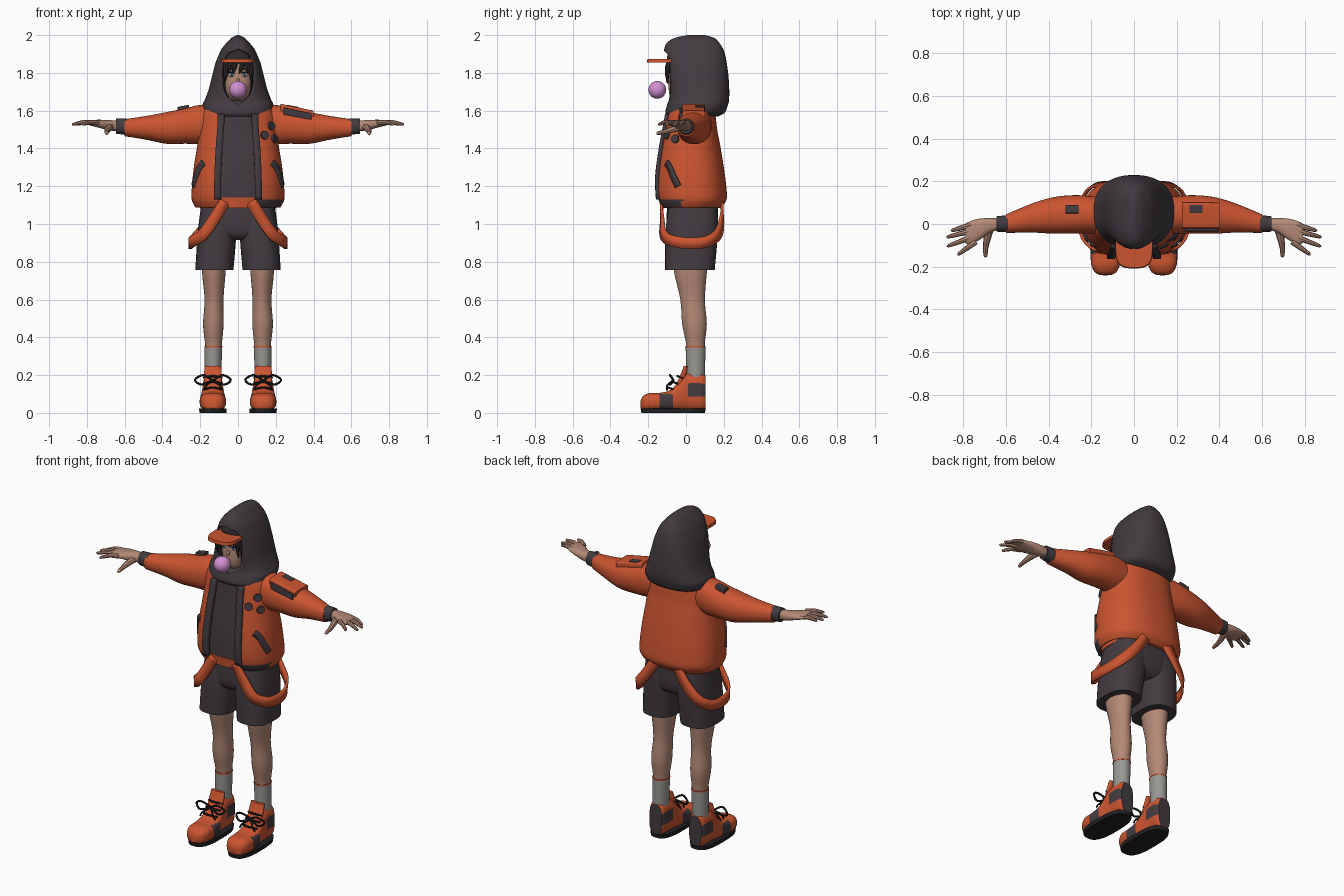
import bpy, bmesh, math
from mathutils import Vector, Matrix

cube = bpy.data.objects.get("Cube")
if cube:
    bpy.data.objects.remove(cube, do_unlink=True)


def material(name, *rgb):
    m = bpy.data.materials.new(name)
    m.use_nodes = True
    m.diffuse_color = (*rgb, 1)
    m.node_tree.nodes["Principled BSDF"].inputs["Base Color"].default_value = (*rgb, 1)
    return m


orange = material("orange_cloth", .6, .09, .03)
charcoal = material("charcoal_cloth", .055, .044, .052)
skin = material("skin", .45, .25, .18)
grey = material("sock_grey", .32, .31, .29)
pink = material("bubble_pink", .65, .28, .65)
black = material("black_rubber", .015, .014, .016)
hair_dark = material("dark_hair", .028, .022, .024)
white = material("eye_white", .6, .6, .6)
blue = material("iris_blue", .08, .2, .26)


def dense(rows, k=4):
    """Smooth interpolation through rows of numbers."""
    out = []
    for i in range(len(rows) - 1):
        near = (rows[max(i - 1, 0)], rows[i], rows[i + 1], rows[min(i + 2, len(rows) - 1)])
        for j in range(k):
            t = j / k
            out.append([b + t / 2 * (c - a + t * (2*a - 5*b + 4*c - d + t * (3*b - a - 3*c + d)))
                        for a, b, c, d in zip(*near)])
    return out + [list(rows[-1])]


def sym(z, rx, y0, y1, *gap):
    """Loft row that is symmetric about x = 0."""
    return (z, -rx, rx, y0, y1, *gap)


def finish(name, mesh, mats, thick=0, offset=-1, mirror=False):
    ob = bpy.data.objects.new(name, mesh)
    bpy.context.collection.objects.link(ob)
    for m in mats:
        mesh.materials.append(m)
    bpy.ops.object.select_all(action='DESELECT')
    ob.select_set(True)
    bpy.context.view_layer.objects.active = ob
    bpy.ops.object.shade_smooth_by_angle(angle=math.radians(42))
    if thick:
        solid = ob.modifiers.new("thickness", 'SOLIDIFY')
        solid.thickness, solid.offset = thick, offset
    if mirror:
        ob.modifiers.new("mirror", 'MIRROR').use_mirror_merge = False
    return ob


def loft(name, rows, *mats, axis='z', p=2.4, n=40, k=4, rule=None, thick=0, mirror=False):
    """Skin superellipse rings (s, a0, a1, b0, b1[, front gap half width]) along an axis."""
    bm = bmesh.new()
    rings, gaps = [], []
    for row in dense(rows, k):
        s, a0, a1, b0, b1 = row[:5]
        ra, rb = (a1 - a0) / 2, (b1 - b0) / 2
        gap = max(row[5], 0) if len(row) > 5 else 0
        g = math.asin(min(1, gap / ra) ** (p / 2))
        ring = []
        for j in range(n + 1):
            t = g + (math.tau - 2 * g) * j / n
            sn, cs = math.sin(t), math.cos(t)
            a = (a0 + a1) / 2 + ra * math.copysign(abs(sn) ** (2 / p), sn)
            b = (b0 + b1) / 2 - rb * math.copysign(abs(cs) ** (2 / p), cs)
            ring.append(bm.verts.new({'z': (a, b, s), 'x': (s, a, b), 'y': (a, s, b)}[axis]))
        rings.append(ring)
        gaps.append(gap)
    for lo, hi in zip(rings, rings[1:]):
        for j in range(n):
            bm.faces.new((lo[j], lo[j + 1], hi[j + 1], hi[j]))
    if gaps[0] == 0:
        bm.faces.new(rings[0][:-1][::-1])
    if gaps[-1] == 0:
        bm.faces.new(rings[-1][:-1])
    bmesh.ops.remove_doubles(bm, verts=bm.verts, dist=1e-5)
    if max(gaps) == 0:
        bmesh.ops.recalc_face_normals(bm, faces=bm.faces)
    if rule:
        for f in bm.faces:
            f.material_index = rule(f.calc_center_median())
    mesh = bpy.data.meshes.new(name)
    bm.to_mesh(mesh)
    return finish(name, mesh, mats, thick, mirror=mirror)


def front(rows, x, z, p=2.4):
    """Depth of the front surface of an upright loft."""
    d = dense(rows)
    lo, hi = next(((a, b) for a, b in zip(d, d[1:]) if a[0] <= z <= b[0]))
    t = (z - lo[0]) / (hi[0] - lo[0])
    r = [a + (b - a) * t for a, b in zip(lo, hi)]
    return (r[3] + r[4]) / 2 - (r[4] - r[3]) / 2 * max(0, 1 - abs(x / r[2]) ** p) ** (1 / p)


def ribbon(name, pts, width, mat, hub, thick=.009, mirror=True):
    """Flat band along a path, facing away from the upright axis at hub."""
    d = [Vector(q) for q in dense(pts)]
    bm = bmesh.new()
    pairs = []
    for i, q in enumerate(d):
        tangent = d[min(i + 1, len(d) - 1)] - d[max(i - 1, 0)]
        side = tangent.cross(Vector((q.x - hub[0], q.y - hub[1], 0))).normalized() * width / 2
        pairs.append((bm.verts.new(q - side), bm.verts.new(q + side)))
    for (a, b), (c, e) in zip(pairs, pairs[1:]):
        bm.faces.new((a, b, e, c))
    mesh = bpy.data.meshes.new(name)
    bm.to_mesh(mesh)
    return finish(name, mesh, [mat], thick, 0, mirror)


def tube(name, pts, mat, mirror=True):
    """Round tapered tube through points (x, y, z, radius)."""
    curve = bpy.data.curves.new(name, 'CURVE')
    curve.dimensions, curve.bevel_depth, curve.bevel_resolution = '3D', 1, 2
    curve.use_fill_caps = True
    d = dense(pts)
    spline = curve.splines.new('POLY')
    spline.points.add(len(d) - 1)
    for point, (x, y, z, r) in zip(spline.points, d):
        point.co, point.radius = (x, y, z, 1), max(r, .001)
    source = bpy.data.objects.new(name + "_path", curve)
    bpy.context.collection.objects.link(source)
    mesh = bpy.data.meshes.new_from_object(source.evaluated_get(bpy.context.evaluated_depsgraph_get()))
    bpy.data.objects.remove(source)
    mesh.materials.clear()
    return finish(name, mesh, [mat], mirror=mirror)


def ball(name, loc, scale, mat, mirror=False):
    bm = bmesh.new()
    bmesh.ops.create_uvsphere(bm, u_segments=24, v_segments=16, radius=1,
                              matrix=Matrix.LocRotScale(Vector(loc), None, Vector(scale)))
    mesh = bpy.data.meshes.new(name)
    bm.to_mesh(mesh)
    return finish(name, mesh, [mat], mirror=mirror)


# Legs, socks and shorts
loft("leg", [(.3, .09, .172, .005, .1), (.37, .085, .175, 0, .1), (.47, .076, .185, -.02, .11), (.6, .077, .177, -.03, .1),
             (.74, .066, .19, -.062, .11), (.85, .06, .19, -.07, .12)], skin, p=2, mirror=True)
loft("sock", [(.15, .09, .176, .004, .1), (.35, .084, .177, -.002, .103)], grey, p=2, mirror=True)
loft("sock_stripe", [(.347, .083, .178, -.003, .104), (.354, .083, .178, -.003, .104)], orange, p=2, mirror=True)
loft("shorts_leg", [(.757, .024, .226, -.11, .152), (.9, .012, .217, -.11, .165), (1, .005, .208, -.105, .17),
                    (1.1, .005, .195, -.09, .165)], charcoal, p=2.6, mirror=True)
loft("shorts_seat", [sym(.915, .13, -.06, .12), sym(.96, .19, -.1, .165), sym(1.12, .195, -.1, .17)], charcoal, p=2.8)
ribbon("hanging_strap", [(.07, -.13, 1.12), (.13, -.127, 1.02), (.19, -.118, .94), (.247, -.05, .905), (.25, .08, .9),
                         (.21, .165, .94), (.14, .19, 1.02), (.07, .19, 1.12)], .06, orange, (.1, .03), .014)


# Shoes
def shoe_rule(c):
    band = -.14 < c.y < -.07 and c.z < .1
    heel = .01 < c.y < .12 and .095 < c.z < .155
    return int(band or heel)


loft("shoe", [(-.24, .11, .156, .025, .065), (-.226, .083, .183, .015, .09), (-.19, .066, .2, .012, .105),
              (-.14, .063, .203, .012, .106), (-.09, .066, .2, .012, .118), (-.05, .072, .194, .012, .152),
              (-.01, .078, .188, .012, .2), (.03, .08, .186, .012, .216), (.08, .082, .184, .012, .214),
              (.102, .092, .174, .02, .2)], orange, charcoal, axis='y', p=2.8, k=6, rule=shoe_rule, mirror=True)
loft("shoe_sole", [(0, .062, .204, -.236, .1), (.024, .06, .206, -.241, .105)], black, p=2.8, mirror=True)
loft("shoe_tongue", [(.14, .09, .176, -.06, -.03), (.2, .086, .18, -.03, 0), (.248, .09, .176, -.012, .008)],
     orange, p=3, mirror=True)
for z, y in ((.125, -.09), (.155, -.066), (.185, -.04)):
    tube("lace_bar", [(.085, y + .02, z, .006), (.133, y - .005, z + .01, .006), (.181, y + .02, z, .006)], black)
for s in (-1, 1):
    tube("lace_loop", [(.133, -.065, .17, .006), (.133 + s * .05, -.085, .2, .006), (.133 + s * .095, -.07, .175, .006),
                       (.133 + s * .06, -.085, .15, .006), (.133, -.065, .17, .006)], black)
    tube("lace_end", [(.133, -.07, .17, .006), (.133 + s * .035, -.1, .145, .005), (.133 + s * .05, -.1, .12, .005)], black)

# Shirt, belt and open jacket
loft("shirt", [sym(1.12, .2, -.135, .18), sym(1.3, .2, -.128, .17), sym(1.5, .17, -.1, .13),
               sym(1.62, .13, -.085, .13), sym(1.66, .07, -.03, .08)], charcoal)
loft("belt", [sym(1.085, .2, -.135, .185), sym(1.14, .205, -.14, .19)], orange)
jacket = [sym(1.088, .225, -.135, .185, .1), sym(1.13, .245, -.155, .215, .1), sym(1.2, .244, -.162, .213, .095),
          sym(1.3, .234, -.155, .2, .09), sym(1.4, .218, -.14, .184, .085), sym(1.5, .205, -.12, .165, .08),
          sym(1.58, .195, -.105, .155, .08), sym(1.62, .17, -.09, .14, .08), sym(1.64, .12, -.06, .11, .06)]
loft("jacket", jacket, orange, charcoal, n=64, k=6, thick=.014,
     rule=lambda c: int(c.z < 1.128 and c.x > .03 and c.y < -.02))
ribbon("jacket_placket", [(x, front(jacket, x, z) - .004, z) for x, z in
                          ((.108, 1.13), (.107, 1.25), (.1, 1.4), (.092, 1.5), (.09, 1.58))], .036, charcoal, (.09, .3), .022)
ribbon("jacket_pocket", [(x, front(jacket, x, z) - .003, z) for x, z in
                         ((.182, 1.325), (.205, 1.295), (.222, 1.25), (.236, 1.2))], .036, charcoal, (.1, .03))

# Round chest badges on the left
for x, z in ((.175, 1.52), (.14, 1.47), (.192, 1.45)):
    e = .004
    y = front(jacket, x, z)
    normal = Vector(((front(jacket, x + e, z) - y) / e, -1, (front(jacket, x, z + e) - y) / e)).normalized()
    bm = bmesh.new()
    spin = normal.to_track_quat('Z', 'Y').to_matrix().to_4x4()
    bmesh.ops.create_cone(bm, cap_ends=True, segments=24, radius1=.024, radius2=.022, depth=.016,
                          matrix=Matrix.Translation((x, y, z)) @ spin)
    badge = bpy.data.meshes.new("badge")
    bm.to_mesh(badge)
    finish("chest_badge", badge, [charcoal])

# Sleeves, cuffs and patches
loft("sleeve", [(.1, -.05, .12, 1.44, 1.62), (.2, -.045, .13, 1.425, 1.63), (.28, -.045, .135, 1.425, 1.612),
                (.38, -.045, .125, 1.425, 1.592), (.48, -.04, .095, 1.445, 1.573), (.6, -.042, .045, 1.465, 1.555)],
     orange, axis='x', p=2.2, mirror=True)
loft("cuff", [(.59, -.038, .042, 1.472, 1.558), (.645, -.036, .036, 1.478, 1.558)], charcoal, axis='x', p=2.2, mirror=True)
loft("sleeve_patch", [(.225, -.02, .1, 1.59, 1.636), (.4, -.02, .1, 1.56, 1.6)], orange, axis='x', p=6)
loft("sleeve_tag", [(.26, .05, .09, 1.59, 1.631), (.32, .05, .09, 1.58, 1.62)], charcoal, axis='x', p=8, mirror=True)
loft("sleeve_stripe", [(.24, -.034, -.02, 1.58, 1.618), (.39, -.034, -.02, 1.55, 1.585)], charcoal, axis='x', p=6)

# Hands
loft("palm", [(.635, -.026, .026, 1.492, 1.546), (.68, -.045, .028, 1.495, 1.55), (.73, -.078, .024, 1.508, 1.552),
              (.77, -.096, .012, 1.518, 1.551), (.79, -.09, .002, 1.524, 1.548)], skin, axis='x', p=2.4, mirror=True)
for i, (tip_x, tip_y) in enumerate(((.85, -.03), (.87, -.06), (.868, -.102), (.82, -.14))):
    base_x, base_y = .765 - .008 * i, -.005 - .026 * i
    tube("finger", [(base_x, base_y, 1.535, .014), ((base_x + tip_x) / 2, (base_y + tip_y) / 2, 1.539, .012),
                    (tip_x, tip_y, 1.528, .008), (tip_x + .004, tip_y - .002, 1.527, .002)], skin)
tube("thumb", [(.675, -.02, 1.515, .02), (.688, -.07, 1.502, .017), (.695, -.115, 1.488, .012),
               (.695, -.15, 1.48, .009), (.695, -.156, 1.479, .002)], skin)

# Head, face and bubble
head = [sym(1.655, .025, -.065, 0), sym(1.675, .05, -.085, .05), sym(1.72, .075, -.092, .11), sym(1.78, .088, -.09, .14),
        sym(1.86, .085, -.085, .145), sym(1.92, .05, -.04, .1)]
loft("head", head, skin)
loft("neck", [sym(1.58, .05, -.02, .08), sym(1.7, .05, -.03, .08)], skin, p=2)
ball("nose", (0, -.094, 1.757), (.009, .012, .014), skin)
ball("bubble", (0, -.152, 1.71), (.047, .047, .047), pink)
eye_y = front(head, .034, 1.79)
ball("eye", (.034, eye_y, 1.79), (.018, .006, .011), white, True)
ball("iris", (.033, eye_y - .004, 1.79), (.009, .004, .01), blue, True)
ball("pupil", (.033, eye_y - .007, 1.79), (.004, .002, .005), black, True)
tube("eyelash", [(.016, eye_y - .006, 1.796, .002), (.035, eye_y - .006, 1.803, .004), (.055, eye_y + .004, 1.797, .002)], black)
tube("eyebrow", [(.014, eye_y - .004, 1.816, .003), (.035, eye_y - .003, 1.823, .004), (.058, eye_y + .008, 1.817, .002)], hair_dark)

# Hair, fringe and cap peak
loft("hair", [sym(1.68, .085, -.075, .13, .06), sym(1.76, .1, -.097, .15, .067), sym(1.83, .1, -.1, .155, .06),
              sym(1.85, .098, -.1, .155, 0), sym(1.9, .075, -.095, .14, 0), sym(1.93, .04, -.05, .1, 0)], hair_dark)
for x, tip in ((-.062, -.07), (-.04, -.055), (-.012, -.03), (.03, .006), (.055, .05), (.066, .072)):
    long = .11 if abs(x) > .06 else .055
    tube("fringe_lock", [(x, -.085, 1.865, .014), ((x + tip) / 2, -.1, 1.85 - long / 2, .012),
                         (tip, -.094, 1.85 - long, .001)], hair_dark, False)
loft("cap_peak", [sym(1.856, .088, -.208, 0), sym(1.874, .086, -.204, 0)], orange, p=3.2)

# Hood
loft("hood", [sym(1.57, .15, -.1, .17, 0), sym(1.59, .182, -.11, .205, 0), sym(1.63, .188, -.1, .222, 0),
              sym(1.66, .175, -.092, .228, .045), sym(1.71, .156, -.095, .229, .076), sym(1.78, .138, -.108, .225, .086),
              sym(1.85, .12, -.117, .216, .084), sym(1.9, .1, -.119, .206, .06), sym(1.928, .086, -.115, .196, 0),
              sym(1.96, .06, -.1, .176, 0), sym(1.985, .035, -.06, .15, 0), sym(2, .006, .01, .1, 0)],
     charcoal, p=2.5, n=56, k=5, thick=.012)
